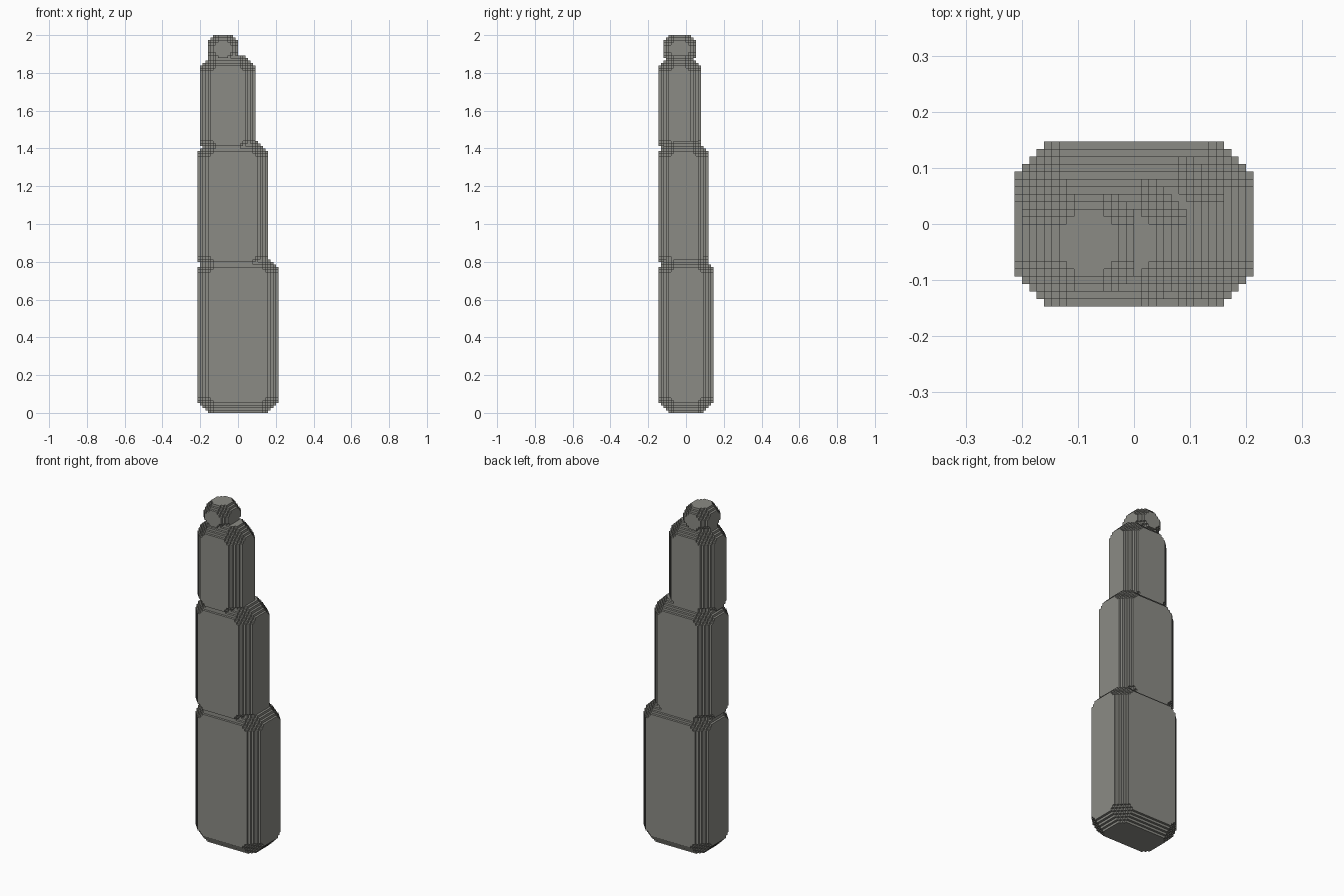
import bpy
import bmesh
from mathutils import Vector

if "Cube" in bpy.data.objects:
    bpy.data.objects.remove(bpy.data.objects["Cube"], do_unlink=True)

CELL = 2 / 150  # edge of one stair step

stone = bpy.data.materials.new("warm grey stone")
stone.use_nodes = True
stone_colour = (0.26, 0.26, 0.235, 1)
stone.diffuse_color = stone_colour
stone.node_tree.nodes["Principled BSDF"].inputs["Base Color"].default_value = stone_colour


def inside(cell, low, high, cut):
    """True where a cell lies in the box once edges and corners are stepped off."""
    depth = [min(c - l, h - 1 - c) for c, l, h in zip(cell, low, high)]
    if min(depth) < 0:
        return False
    a, b, c = sorted(depth)
    return a + b >= cut and a + b + c >= 2 * cut + 2


def stepped_block(name, low, high, cut):
    """Box with stair-stepped bevels, skinned with its exposed cell faces."""
    cells = {
        (x, y, z)
        for x in range(low[0], high[0])
        for y in range(low[1], high[1])
        for z in range(low[2], high[2])
        if inside((x, y, z), low, high, cut)
    }
    bm = bmesh.new()
    verts = {}

    def vert(point):
        if point not in verts:
            verts[point] = bm.verts.new(Vector(point) * CELL)
        return verts[point]

    for cell in cells:
        for axis in range(3):
            u, v = (axis + 1) % 3, (axis + 2) % 3
            for side in (0, 1):
                neighbour = list(cell)
                neighbour[axis] += 2 * side - 1
                if tuple(neighbour) in cells:
                    continue
                ring = []
                for du, dv in ((0, 0), (1, 0), (1, 1), (0, 1)):
                    corner = list(cell)
                    corner[axis] += side
                    corner[u] += du
                    corner[v] += dv
                    ring.append(vert(tuple(corner)))
                bm.faces.new(ring if side else ring[::-1])

    # Merge the flat areas into single faces
    bmesh.ops.dissolve_limit(bm, angle_limit=0.01, verts=bm.verts[:], edges=bm.edges[:])
    mesh = bpy.data.meshes.new(name)
    bm.to_mesh(mesh)
    bm.free()
    mesh.materials.append(stone)
    obj = bpy.data.objects.new(name, mesh)
    bpy.context.collection.objects.link(obj)


# Four tiers, each set back from the one below, sizes in cells
stepped_block("base_tier", (-16, -11, 0), (16, 11, 62), 4)
stepped_block("middle_tier", (-16, -11, 56), (12, 9, 108), 4)
stepped_block("upper_tier", (-15, -11, 102), (7, 6, 142), 4)
stepped_block("top_cap", (-12, -9, 139), (0, 4, 150), 2)
